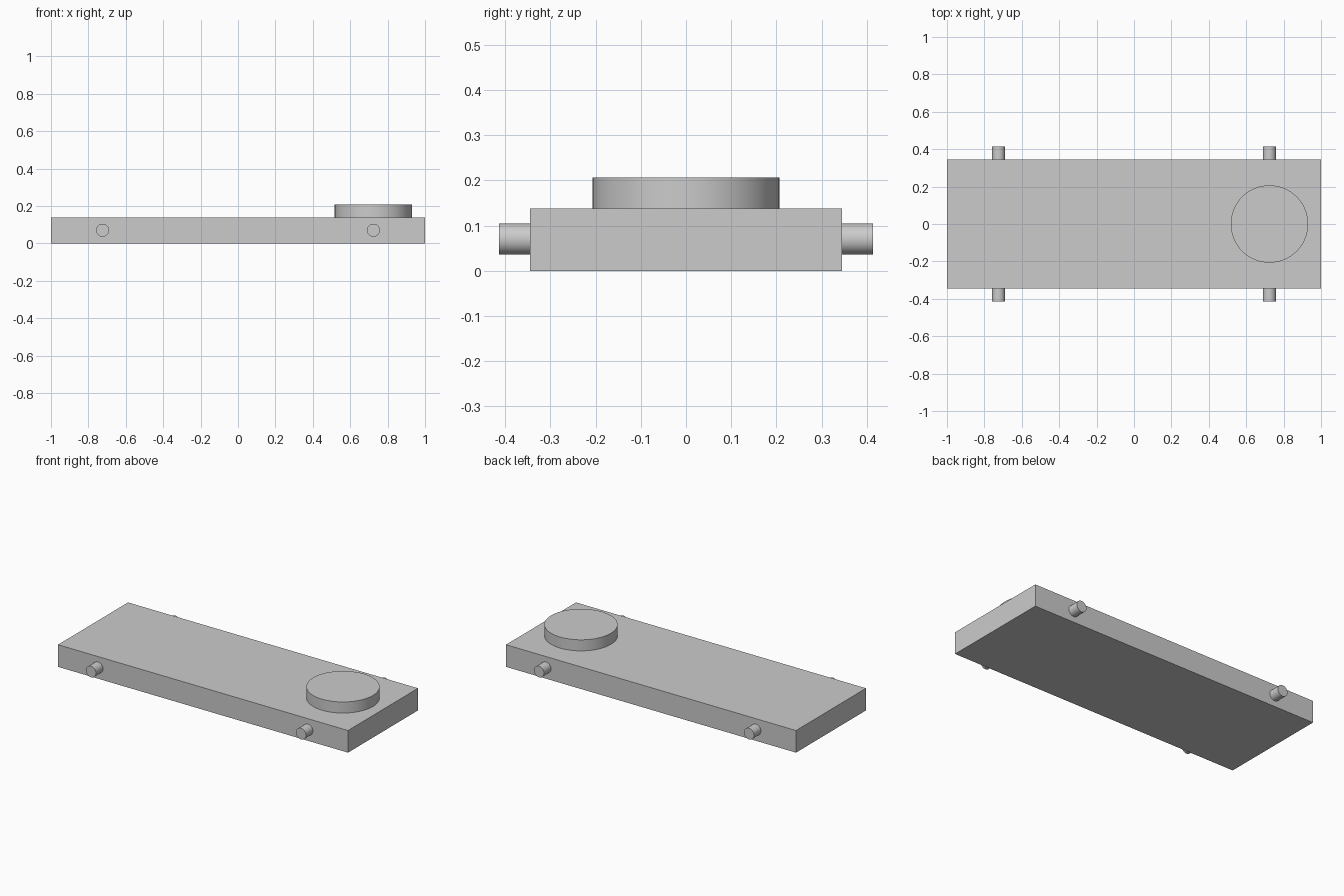
import bpy
import math

default = bpy.data.objects.get("Cube")
if default:
    bpy.data.objects.remove(default, do_unlink=True)

grey = bpy.data.materials.new("plain grey")
grey.use_nodes = True
colour = (0.6, 0.6, 0.6, 1)
grey.diffuse_color = colour
grey.node_tree.nodes["Principled BSDF"].inputs["Base Color"].default_value = colour

UNIT = 2 / 29
HUB_X = 10.5 * UNIT


def finish(name):
    obj = bpy.context.object
    obj.name = name
    obj.data.materials.append(grey)
    return obj


def cylinder(name, radius, depth, location, tilt=0):
    bpy.ops.mesh.primitive_cylinder_add(
        vertices=64, radius=radius, depth=depth, location=location,
        rotation=(tilt, 0, 0))
    bpy.ops.object.shade_smooth_by_angle(angle=math.radians(30))
    return finish(name)


# Flat chassis slab
bpy.ops.mesh.primitive_cube_add(size=1, location=(0, 0, UNIT))
slab = finish("chassis_slab")
slab.scale = (2, 10 * UNIT, 2 * UNIT)

# Raised round disc near the left end
cylinder("round_disc", 3 * UNIT, UNIT, (HUB_X, 0, 2.5 * UNIT))

# Axle stubs on both long sides
for x_name, sx in (("left", 1), ("right", -1)):
    for y_name, sy in (("front", -1), ("back", 1)):
        cylinder(f"{y_name}_{x_name}_axle_stub", UNIT / 2, UNIT,
                 (sx * HUB_X, sy * 5.5 * UNIT, 0.07), math.pi / 2)
